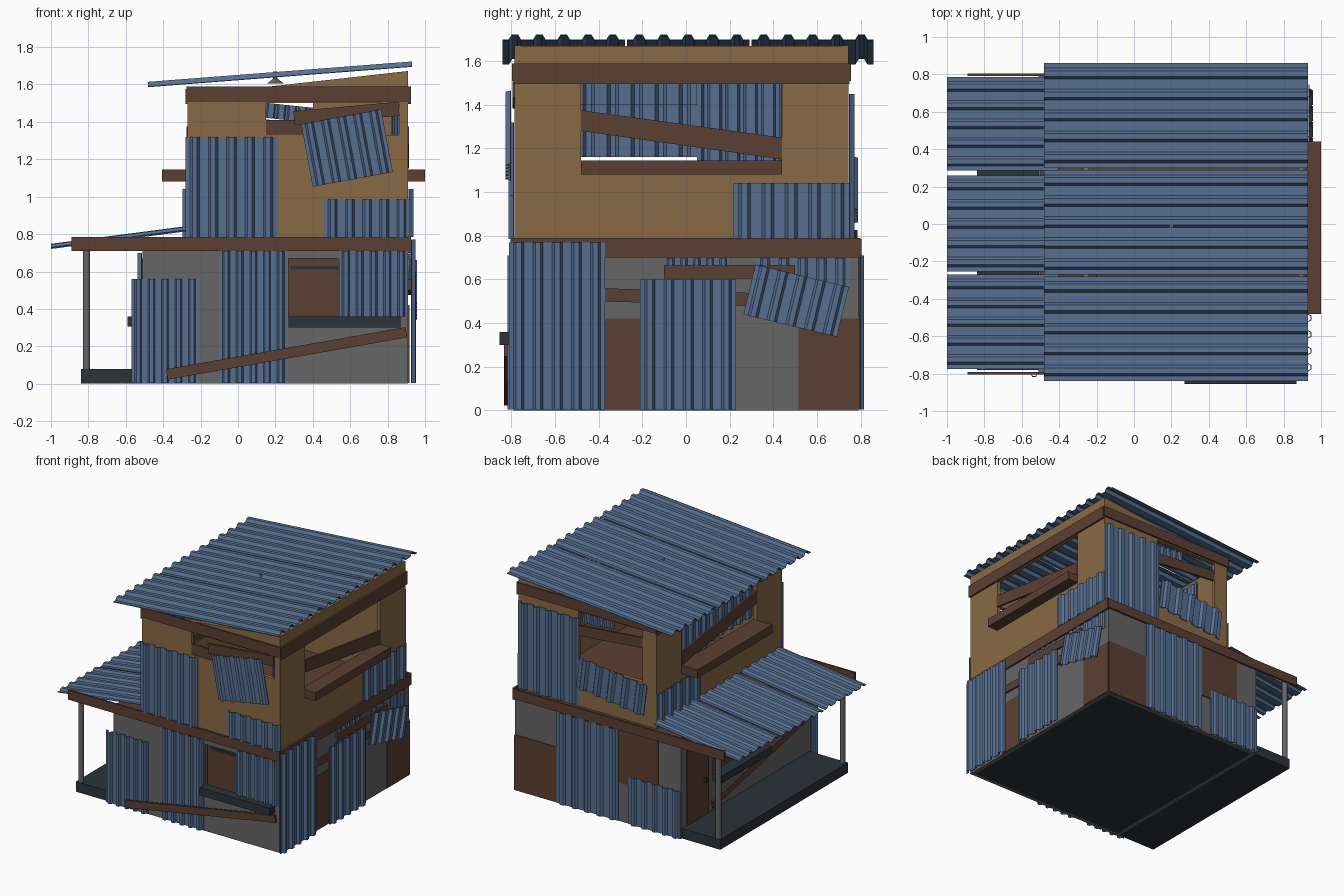
import bpy, bmesh, math
from mathutils import Vector

cube = bpy.data.objects.get("Cube")
if cube:
    bpy.data.objects.remove(cube, do_unlink=True)


def material(name, rgb):
    m = bpy.data.materials.new(name)
    m.use_nodes = True
    m.diffuse_color = (*rgb, 1)
    m.node_tree.nodes["Principled BSDF"].inputs["Base Color"].default_value = (*rgb, 1)
    return m


BLUE = material("blue_sheet_metal", (0.093, 0.159, 0.283))
TAN = material("tan_plywood", (0.254, 0.144, 0.06))
BROWN = material("brown_wood", (0.105, 0.05, 0.033))
GREY = material("grey_concrete", (0.133, 0.133, 0.133))
DARK = material("dark_slate", (0.023, 0.033, 0.04))

# Each side maps (across, up, outward) to the model's space
SIDES = {
    "front": lambda u, v, d: (u, -d, v),
    "back": lambda u, v, d: (u, d, v),
    "left": lambda u, v, d: (d, u, v),
    "right": lambda u, v, d: (-d, u, v),
    "main_roof": lambda u, v, d: (v, u, d + 0.077 * v),
    "porch_roof": lambda u, v, d: (v, u, d + 0.13 * v),
}


def finish(name, bm, mat):
    bmesh.ops.recalc_face_normals(bm, faces=bm.faces)
    me = bpy.data.meshes.new(name)
    bm.to_mesh(me)
    bm.free()
    me.materials.append(mat)
    ob = bpy.data.objects.new(name, me)
    bpy.context.collection.objects.link(ob)
    return ob


def slab(name, side, outline, d0, d1, mat):
    """Flat outline on a side, extruded from depth d0 to d1."""
    bm = bmesh.new()
    f = bm.faces.new([bm.verts.new(SIDES[side](u, v, d0)) for u, v in outline])
    ext = bmesh.ops.extrude_face_region(bm, geom=[f])["geom"]
    shift = Vector(SIDES[side](0, 0, d1)) - Vector(SIDES[side](0, 0, d0))
    bmesh.ops.translate(bm, vec=shift, verts=[g for g in ext if isinstance(g, bmesh.types.BMVert)])
    return finish(name, bm, mat)


def rect(name, side, u0, u1, v0, v1, d0, d1, mat):
    return slab(name, side, [(u0, v0), (u1, v0), (u1, v1), (u0, v1)], d0, d1, mat)


def board(name, side, a, b, width, d, mat=BROWN, thick=0.015):
    """Plank from a to b, lying on a side."""
    a, b = Vector(a), Vector(b)
    n = (b - a).orthogonal().normalized() * width / 2
    return slab(name, side, [a - n, b - n, b + n, a + n], d, d + thick, mat)


def wall(name, side, u0, u1, v0, v1, d, mat, hole):
    """Wall built around one rectangular opening."""
    a, b, c, e = hole
    for part, r in (("side_a", (u0, a, v0, v1)), ("side_b", (b, u1, v0, v1)),
                    ("below", (a, b, v0, c)), ("above", (a, b, e, v1))):
        rect(f"{name}_{part}", side, *r, d - 0.03, d, mat)


def sheet(name, side, u0, u1, v0, v1, d, tilt=0, depth=0.02, ribs=5):
    """Corrugated sheet with trapezoid ribs, turned in its plane by tilt degrees."""
    w, h = u1 - u0, v1 - v0
    cu, cv, t = (u0 + u1) / 2, (v0 + v1) / 2, math.radians(tilt)
    prof = [(0, 0)]
    for i in range(ribs):
        prof += [((i + f) / ribs, k) for f, k in ((0.25, 0), (0.38, 1), (0.62, 1), (0.75, 0))]
    prof.append((1, 0))
    bm = bmesh.new()
    rows = []
    for y in (-h / 2, h / 2):
        row = []
        for f, k in prof:
            x = (f - 0.5) * w
            row.append(bm.verts.new(SIDES[side](cu + x * math.cos(t) - y * math.sin(t),
                                                cv + x * math.sin(t) + y * math.cos(t), d + k * depth)))
        rows.append(row)
    for i in range(len(prof) - 1):
        bm.faces.new([rows[0][i], rows[0][i + 1], rows[1][i + 1], rows[1][i]])
    ob = finish(name, bm, BLUE)
    mod = ob.modifiers.new("thickness", "SOLIDIFY")
    mod.thickness, mod.offset = 0.005, 0


def cylinder(name, x, y, z0, z1, r0, r1, mat):
    bm = bmesh.new()
    bmesh.ops.create_cone(bm, cap_ends=True, segments=12, radius1=r0, radius2=r1, depth=z1 - z0)
    bmesh.ops.translate(bm, vec=(x, y, (z0 + z1) / 2), verts=bm.verts)
    finish(name, bm, mat)


# Base, upper floor and porch posts
rect("floor_slab", "front", -0.84, 0.9, 0.002, 0.08, -0.78, 0.78, DARK)
rect("upper_floor", "front", -0.5, 0.9, 0.73, 0.77, -0.77, 0.77, BROWN)
for y in (-0.76, 0.76):
    cylinder("porch_post", -0.81, y, 0.08, 0.75, 0.02, 0.02, GREY)

# Lower storey walls
wall("lower_front_wall", "front", -0.51, 0.91, 0, 0.74, 0.79, GREY, (0.27, 0.87, 0.33, 0.67))
rect("lower_back_wall", "back", -0.51, 0.91, 0, 0.74, 0.76, 0.79, GREY)
rect("lower_left_wall", "left", -0.79, 0.79, 0, 0.74, 0.88, 0.91, GREY)
wall("lower_right_wall", "right", -0.79, 0.79, 0, 0.74, 0.51, GREY, (-0.2, 0.4, 0.33, 0.66))
rect("front_window_boarding", "front", 0.25, 0.89, 0.3, 0.7, 0.72, 0.735, BROWN)
rect("front_window_slot", "front", 0.28, 0.6, 0.61, 0.63, 0.735, 0.74, DARK)

# Upper storey walls with sloping tops
side_hole = (-0.48, 0.44, 1.08, 1.5)
wall("upper_front_wall", "front", -0.27, 0.91, 0.76, 1.54, 0.785, TAN, (0.15, 0.86, 1.33, 1.5))
wall("upper_back_wall", "back", -0.27, 0.91, 0.76, 1.54, 0.745, TAN, (-0.15, 0.4, 1.1, 1.5))
wall("upper_left_wall", "left", -0.785, 0.745, 0.76, 1.67, 0.91, TAN, side_hole)
wall("upper_right_wall", "right", -0.785, 0.745, 0.76, 1.54, 0.27, TAN, side_hole)
for side, d in (("front", 0.785), ("back", 0.745)):
    slab(f"{side}_gable", side, [(-0.27, 1.54), (0.91, 1.54), (0.91, 1.672)], d - 0.03, d, TAN)

# Trim beams around both storeys
for side, lo, hi in (("front", 0.79, 0.785), ("back", 0.79, 0.745)):
    rect(f"{side}_lower_beam", side, -0.89, 0.92, 0.71, 0.785, lo, lo + 0.015, BROWN)
    rect(f"{side}_upper_beam", side, -0.275, 0.92, 1.51, 1.59, hi, hi + 0.012, BROWN)
rect("left_lower_beam", "left", -0.8, 0.8, 0.7, 0.79, 0.91, 0.925, BROWN)
rect("left_upper_beam", "left", -0.79, 0.75, 1.495, 1.59, 0.91, 0.925, BROWN)
rect("right_upper_beam", "right", -0.79, 0.75, 1.495, 1.575, 0.27, 0.28, BROWN)

# Corrugated roofs, three sheets each
for u0, u1 in ((-0.84, -0.28), (-0.27, 0.29), (0.3, 0.86)):
    sheet("main_roof_sheet", "main_roof", u0, u1, -0.48, 0.93, 1.625, depth=0.024)
for u0, u1, d in ((-0.775, -0.27, 0.857), (-0.255, 0.26, 0.853), (0.285, 0.785, 0.86)):
    sheet("porch_roof_sheet", "porch_roof", u0, u1, -1, -0.275, d, depth=0.016)

# Front cladding
sheet("front_sheet_corner", "front", -0.57, -0.21, 0.003, 0.56, 0.795)
sheet("front_sheet_middle", "front", -0.1, 0.265, 0.003, 0.71, 0.795)
sheet("front_sheet_window", "front", 0.54, 0.91, 0.36, 0.71, 0.795)
sheet("front_sheet_tall", "front", -0.28, 0.21, 0.785, 1.32, 0.79)
sheet("front_sheet_low", "front", 0.46, 0.92, 0.785, 0.985, 0.79)
sheet("front_sheet_hanging", "front", 0.365, 0.8, 1.09, 1.43, 0.805, tilt=10.5)
rect("front_sill", "front", 0.27, 0.87, 0.3, 0.36, 0.78, 0.855, DARK)
board("front_leaning_plank", "front", (-0.38, 0.05), (0.9, 0.275), 0.056, 0.818)
board("front_window_plank", "front", (0.15, 1.37), (0.5, 1.37), 0.08, 0.765)
board("front_window_plank", "front", (0.3, 1.42), (0.86, 1.47), 0.075, 0.78)
sheet("front_window_scrap", "front", 0.82, 0.87, 1.33, 1.48, 0.74, ribs=2)

# Left cladding
for u0, u1 in ((-0.42, -0.15), (0.515, 0.795)):
    rect("left_brown_panel", "left", u0, u1, 0.003, 0.42, 0.91, 0.916, BROWN)
sheet("left_sheet_tall", "left", -0.81, -0.37, 0.003, 0.77, 0.927)
sheet("left_sheet_middle", "left", -0.21, 0.23, 0.003, 0.6, 0.93)
sheet("left_sheet_tilted", "left", 0.285, 0.725, 0.385, 0.62, 0.935, tilt=-13.5)
sheet("left_sheet_scrap", "left", 0.32, 0.75, 0.56, 0.695, 0.912, depth=0.012)
sheet("left_sheet_scrap", "left", -0.1, 0.2, 0.62, 0.695, 0.912, depth=0.012)
board("left_short_plank", "left", (-0.1, 0.635), (0.5, 0.635), 0.06, 0.915)
board("left_long_plank", "left", (-0.4, 0.53), (0.4, 0.505), 0.06, 0.91)

# Windows, shelves and low sheets shared by both upper sides
for side, d in (("left", 0.91), ("right", 0.27)):
    rect(f"{side}_window_shelf", side, -0.48, 0.44, 1.08, 1.145, d - 0.03,
         1.0 if side == "left" else 0.405, BROWN)
    slab(f"{side}_window_plank", side, [(-0.48, 1.28), (0.44, 1.15), (0.44, 1.25), (-0.48, 1.375)],
         d - 0.01, d + 0.005, BROWN)
    sheet(f"{side}_sheet_low", side, 0.215, 0.75, 0.785, 1.04, d + 0.005)
sheet("right_window_sheet", "right", -0.5, 0.05, 1.16, 1.45, 0.215)
sheet("right_window_sheet", "right", 0.05, 0.46, 1.13, 1.5, 0.215)
sheet("right_window_sheet", "right", -0.5, 0.05, 1.4, 1.51, 0.2)

# Back cladding
rect("back_brown_panel", "back", 0.5, 0.91, 0.003, 0.43, 0.79, 0.797, BROWN)
rect("back_brown_panel", "back", -0.32, 0.05, 0.3, 0.71, 0.79, 0.797, BROWN)
sheet("back_sheet_tall", "back", 0.02, 0.55, 0.003, 0.71, 0.797, depth=0.016)
sheet("back_sheet_short", "back", -0.51, -0.07, 0.003, 0.37, 0.797, depth=0.016)
sheet("back_sheet_upper", "back", 0.39, 0.91, 0.785, 1.45, 0.75)
sheet("back_sheet_hanging", "back", -0.19, 0.39, 0.89, 1.13, 0.765, tilt=7)
board("back_window_plank", "back", (-0.15, 1.4), (0.4, 1.35), 0.08, 0.725)
sheet("back_window_scrap", "back", 0.12, 0.4, 1.41, 1.49, 0.7, tilt=-6)

# Porch side: door, window, sill and planks
rect("porch_door", "right", 0.46, 0.72, 0.08, 0.67, 0.505, 0.518, BROWN)
rect("door_handle", "right", 0.49, 0.52, 0.34, 0.37, 0.51, 0.54, DARK)
rect("porch_window_boarding", "right", -0.22, 0.42, 0.3, 0.69, 0.45, 0.465, BROWN)
rect("porch_sill", "right", -0.2, 0.4, 0.305, 0.36, 0.49, 0.59, DARK)
sheet("porch_window_sheet", "right", -0.22, 0.14, 0.36, 0.7, 0.515)
board("porch_plank", "right", (0.42, 0.13), (-0.7, 0.36), 0.056, 0.513)

# Hanging lamp under the roof
cylinder("lamp_shade", 0.2, -0.01, 1.605, 1.63, 0.045, 0.012, GREY)
cylinder("lamp_cap", 0.2, -0.01, 1.63, 1.67, 0.012, 0.012, GREY)
